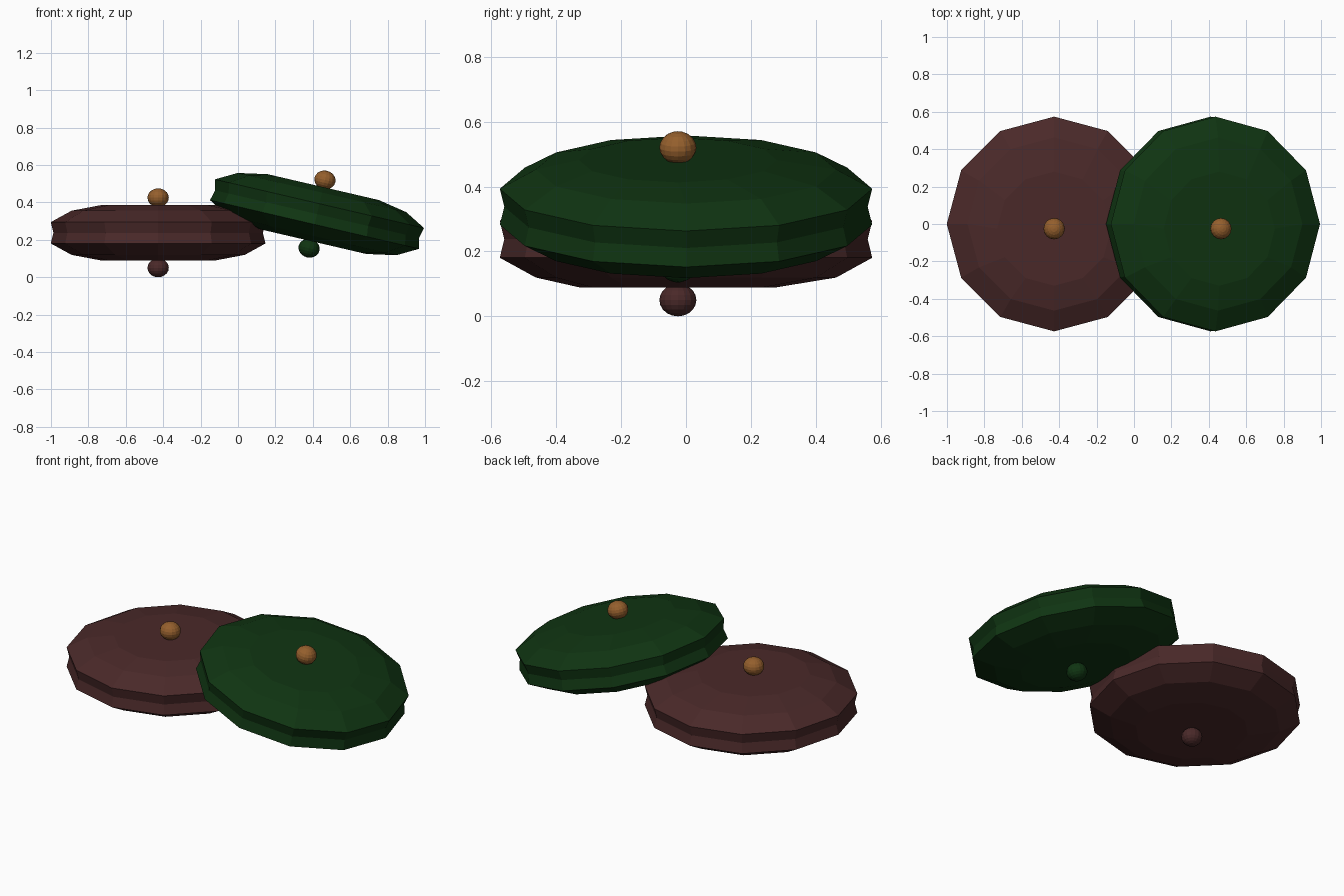
import bpy, bmesh, math
from mathutils import Matrix, Vector

cube = bpy.data.objects.get("Cube")
if cube:
    bpy.data.objects.remove(cube, do_unlink=True)


def material(name, colour):
    mat = bpy.data.materials.new(name)
    mat.use_nodes = True
    mat.diffuse_color = (*colour, 1)
    mat.node_tree.nodes["Principled BSDF"].inputs["Base Color"].default_value = (*colour, 1)
    return mat


brown = material("dark brown", (0.068, 0.022, 0.022))
green = material("dark green", (0.005, 0.035, 0.006))
gold = material("gold", (0.30, 0.115, 0.026))

SIDES = 12
OFFSET = -0.025  # caps and knobs sit slightly towards the front
# Disc profile from bottom to top: radius, height, shift in y
PROFILE = [(0.305, -0.148, OFFSET), (0.463, -0.118, 0), (0.574, -0.057, 0), (0.56, 0, 0),
           (0.574, 0.057, 0), (0.463, 0.118, 0), (0.305, 0.148, OFFSET)]


def finish(name, bm, mat, place):
    bmesh.ops.recalc_face_normals(bm, faces=bm.faces)
    mesh = bpy.data.meshes.new(name)
    bm.to_mesh(mesh)
    bm.free()
    mesh.materials.append(mat)
    obj = bpy.data.objects.new(name, mesh)
    obj.matrix_world = place
    bpy.context.collection.objects.link(obj)


def disc(name, mat, place):
    bm = bmesh.new()
    rings = []
    for radius, z, shift in PROFILE:
        angles = [math.tau * i / SIDES for i in range(SIDES)]
        rings.append([bm.verts.new((radius * math.cos(a), radius * math.sin(a) + shift, z))
                      for a in angles])
    for low, high in zip(rings, rings[1:]):
        for i in range(SIDES):
            j = (i + 1) % SIDES
            bm.faces.new((low[i], low[j], high[j], high[i]))
    bm.faces.new(rings[0][::-1])
    bm.faces.new(rings[-1])
    finish(name, bm, mat, place)


def knob(name, mat, place, z):
    bm = bmesh.new()
    bmesh.ops.create_uvsphere(bm, u_segments=16, v_segments=10, radius=1)
    bmesh.ops.scale(bm, vec=(0.057, 0.057, 0.05), verts=bm.verts)
    bmesh.ops.translate(bm, vec=Vector((0, OFFSET, z)), verts=bm.verts)
    finish(name, bm, mat, place)


# One level disc, and one tilted disc leaning on its edge
for name, mat, centre, tilt in (("brown", brown, (-0.427, 0, 0.2375), 0),
                                ("green", green, (0.4225, 0, 0.3375), 13.1)):
    place = Matrix.Translation(centre) @ Matrix.Rotation(math.radians(tilt), 4, "Y")
    disc(name + "_disc", mat, place)
    knob(name + "_top_knob", gold, place, 0.1875)
    knob(name + "_bottom_knob", mat, place, -0.1875)
